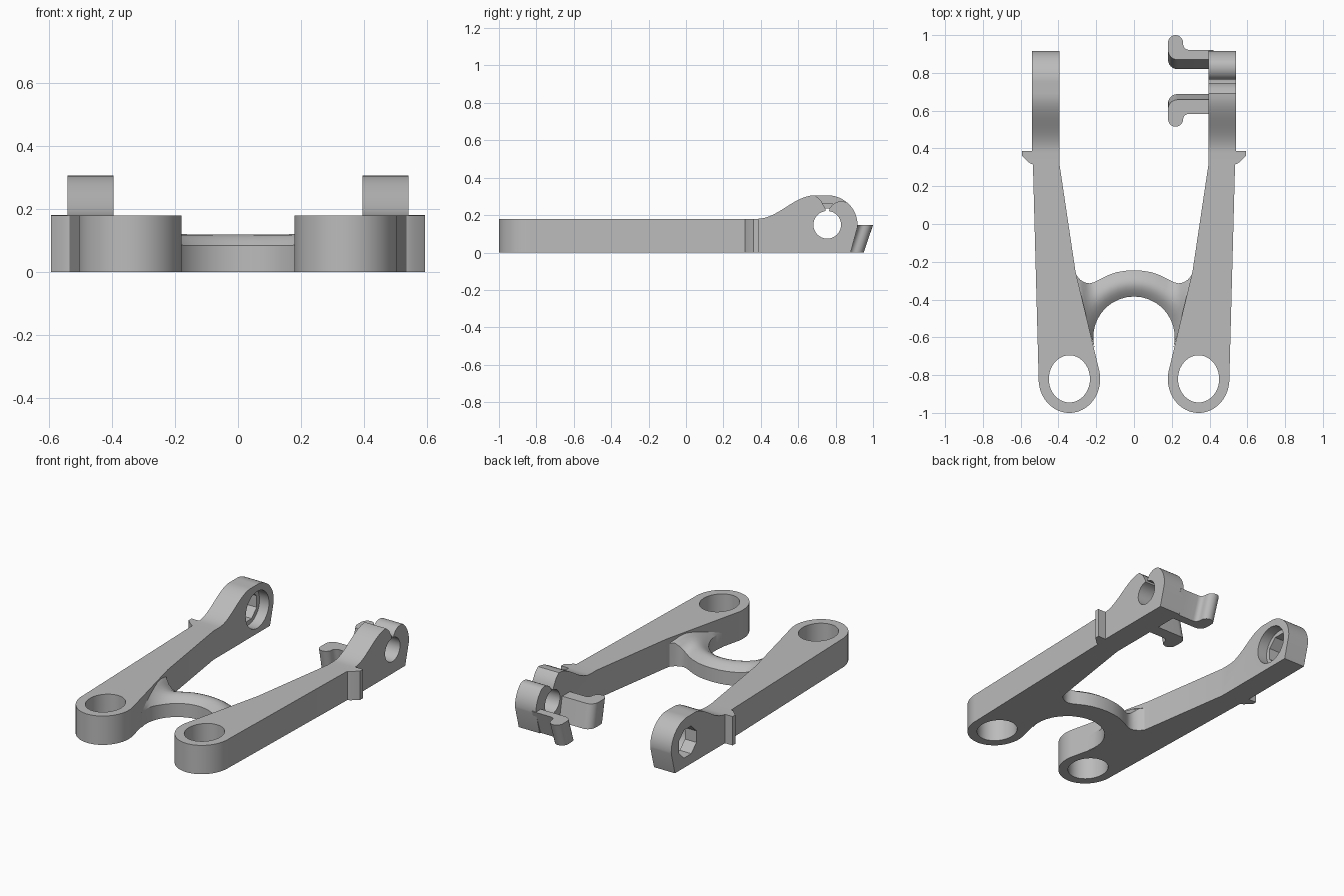
import bpy, bmesh
from math import sin, cos, pi, radians

if "Cube" in bpy.data.objects:
    bpy.data.objects.remove(bpy.data.objects["Cube"])

grey = bpy.data.materials.new("plain_grey")
grey.use_nodes = True
grey.diffuse_color = (0.5, 0.5, 0.5, 1)
grey.node_tree.nodes["Principled BSDF"].inputs["Base Color"].default_value = (0.5, 0.5, 0.5, 1)


def finish(name, bm):
    bmesh.ops.recalc_face_normals(bm, faces=bm.faces)
    mesh = bpy.data.meshes.new(name)
    bm.to_mesh(mesh)
    bm.free()
    mesh.materials.append(grey)
    obj = bpy.data.objects.new(name, mesh)
    bpy.context.collection.objects.link(obj)
    return obj


def prism(name, outline, axis, lo, hi, shear=0):
    """Extrude an outline along z (plan) or x (side); shear slides the low end in y."""
    bm = bmesh.new()
    ends = []
    for level in (lo, hi):
        slide = shear if level == lo else 0
        ends.append([bm.verts.new((a, b + slide, level) if axis == "z" else (level, a, b))
                     for a, b in outline])
    low, high = ends
    bm.faces.new(low)
    bm.faces.new(high)
    for i in range(len(low)):
        j = (i + 1) % len(low)
        bm.faces.new((low[i], low[j], high[j], high[i]))
    return finish(name, bm)


def arc(cx, cy, rx, ry, start, end, steps):
    return [(cx + rx * cos(radians(start + (end - start) * i / steps)),
             cy + ry * sin(radians(start + (end - start) * i / steps))) for i in range(steps + 1)]


def ring(cx, cy, rx, ry, sides, turn=0):
    return arc(cx, cy, rx, ry, turn, turn + 360, sides)[:-1]


def select_only(obj):
    bpy.ops.object.select_all(action="DESELECT")
    obj.select_set(True)
    bpy.context.view_layer.objects.active = obj


def boolean(obj, other, operation):
    mod = obj.modifiers.new("cut", "BOOLEAN")
    mod.operation = operation
    mod.solver = "EXACT"
    mod.object = other
    select_only(obj)
    bpy.ops.object.modifier_apply(modifier=mod.name)
    bpy.data.objects.remove(other)


def smooth(obj):
    select_only(obj)
    bpy.ops.object.shade_smooth_by_angle(angle=radians(30))


# Plan outline of an arm: tapered bar, round front eye and outer tab
plan = [(0.395, 0.96), (0.395, 0.32), (0.31, -0.25)]
plan += arc(0.342, -0.82, 0.163, 0.18, 168, 362, 40)
plan += [(0.535, 0.315), (0.552, 0.322), (0.593, 0.36), (0.593, 0.387), (0.54, 0.387), (0.54, 0.96)]

# Side outline: flat bar, swept shoulder and round rear eye
shoulder = [(0.38 + 0.31 * t / 14, 0.18 + 0.126 * (1 - cos(pi * t / 14)) / 2) for t in range(15)]
notch = [(0.72, 0.28), (0.745, 0.235), (0.75, 0.2), (0.762, 0.2),
         (0.767, 0.235), (0.785, 0.258), (0.81, 0.271), (0.835, 0.274)]
base = [(0.88, 0), (-1.1, 0), (-1.1, 0.18)]
closed_side = shoulder + arc(0.755, 0.148, 0.162, 0.158, 95, -5, 24) + base
split_side = shoulder + notch + arc(0.755, 0.148, 0.162, 0.158, 50, -5, 14) + base

for name, sign, side in (("left_arm", 1, split_side), ("right_arm", -1, closed_side)):
    arm = prism(name, [(sign * x, y) for x, y in plan], "z", -0.1, 0.5)
    boolean(arm, prism("side_mask", side, "x", -0.8, 0.8), "INTERSECT")
    boolean(arm, prism("front_hole", ring(sign * 0.342, -0.82, 0.109, 0.125, 40), "z", -0.2, 0.6),
            "DIFFERENCE")
    if sign > 0:
        boolean(arm, prism("pin_hole", ring(0.755, 0.148, 0.074, 0.074, 32), "x", 0.2, 0.8),
                "DIFFERENCE")
    else:
        boolean(arm, prism("socket_hole", ring(0.755, 0.148, 0.094, 0.094, 8, 22.5), "x", -0.8, -0.2),
                "DIFFERENCE")
        boolean(arm, prism("socket_recess", ring(0.755, 0.148, 0.115, 0.115, 36), "x", -0.46, -0.2),
                "DIFFERENCE")
    smooth(arm)

# Arched bridge with a domed top that flares up into the arms
half = [(-0.335, -0.235), (-0.31, -0.265), (-0.285, -0.295), (-0.26, -0.31), (-0.235, -0.314),
        (-0.21, -0.308), (-0.18, -0.292), (-0.14, -0.272), (-0.095, -0.256), (-0.05, -0.248)]
outer = half + [(0, -0.245)] + [(-x, y) for x, y in reversed(half)]
inner = arc(0, -0.6, 0.216, 0.216, 195, -15, len(outer) - 1)
bm = bmesh.new()
rows = []
for (ox, oy), (ix, iy) in zip(outer, inner):
    row = [bm.verts.new((ix, iy, 0))]
    for k in range(9):
        t = k / 8
        x, y = ix + (ox - ix) * t, iy + (oy - iy) * t
        flare = min(0.06, 6 * max(0, abs(x) - 0.18) ** 2)
        row.append(bm.verts.new((x, y, 0.085 + 0.035 * sin(pi * t) + flare)))
    row.append(bm.verts.new((ox, oy, 0)))
    rows.append(row)
for a, b in zip(rows, rows[1:]):
    for k in range(len(a)):
        n = (k + 1) % len(a)
        bm.faces.new((a[k], a[n], b[n], b[k]))
bm.faces.new(rows[0])
bm.faces.new(rows[-1])
smooth(finish("bridge", bm))


# Slanted clip fingers with hooked tips on the inside of the split arm
def clip(name, y, way, thick, reach, shear):
    shape = [(0.42, 0), (0.23, 0)]
    shape += arc(0.23, 0.05, 0.05, 0.05, 270, 180, 6)[1:]
    shape += arc(0.22, reach - 0.04, 0.04, 0.04, 180, 0, 10)
    shape += arc(0.29, thick + 0.03, 0.03, 0.03, 180, 270, 5)
    shape += [(0.42, thick)]
    smooth(prism(name, [(x, y + way * d) for x, d in shape], "z", 0, 0.147, shear))


clip("rear_clip", 0.87, 1, 0.052, 0.13, -0.05)
clip("front_clip", 0.658, -1, 0.075, 0.143, 0.03)
